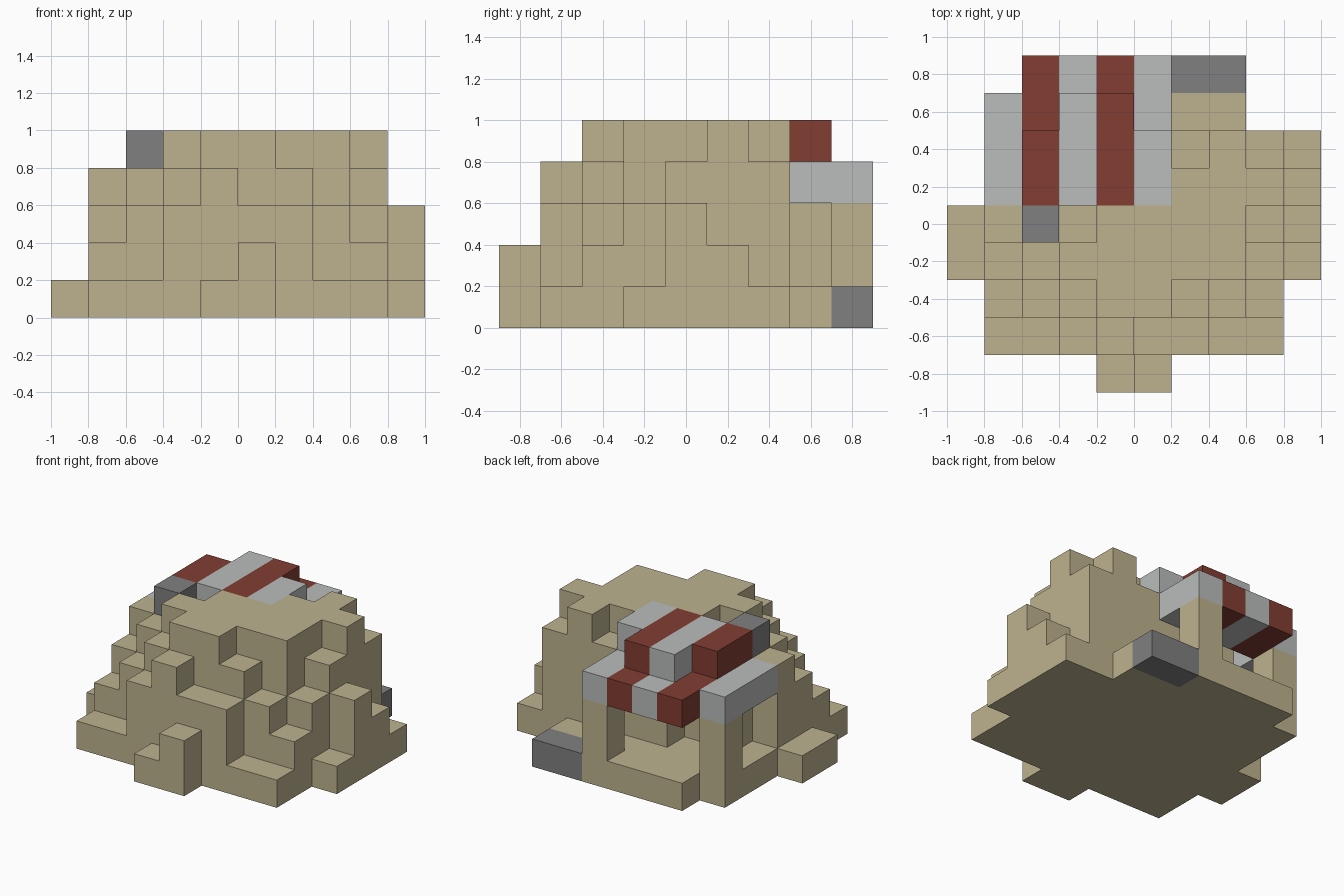
import bpy, bmesh
from mathutils import Vector

S = 0.2                                  # block size
ORIGIN = Vector((-1.0, -0.9, 0.0))       # low corner of the block grid

cube = bpy.data.objects.get("Cube")
if cube:
    bpy.data.objects.remove(cube, do_unlink=True)


def material(name, rgb):
    mat = bpy.data.materials.new(name)
    mat.use_nodes = True
    mat.diffuse_color = (*rgb, 1)
    mat.node_tree.nodes["Principled BSDF"].inputs["Base Color"].default_value = (*rgb, 1)
    return mat


sand = material("sand", (0.515, 0.45, 0.275))
red = material("brick_red", (0.223, 0.048, 0.032))
light = material("light_grey", (0.49, 0.51, 0.50))
dark = material("dark_grey", (0.22, 0.216, 0.22))


def block(xs, ys, zs):
    """All grid cells in a box given by three ranges."""
    return {(x, y, z) for x in xs for y in ys for z in zs}


# Mound: column heights, one row per step from front to back
ROWS = ["0000120000",
        "0113433110",
        "0234554320",
        "1345555531",
        "1444555543",
        "0144445552",
        "0111444541",
        "0311111100",
        "0011130000"]
mound = {(x, y, z) for y, row in enumerate(ROWS)
         for x, height in enumerate(row) for z in range(int(height))}

# Awning: raised roof, lower front strip and lower side strip
awning = (block(range(2, 6), range(5, 7), [4]) | block([3, 4], [7], [4])
          | block(range(2, 6), [7, 8], [3]) | block([1], range(5, 8), [3]))

# Single-colour details
chimney = block([2], [4], [4])
rear_step = block([6, 7], [8], [0])

solid = mound | awning | chimney | rear_step


def build(name, cells, mats, rule=lambda cell: 0):
    """Skin the cells with outer faces only, then merge flat areas."""
    bm = bmesh.new()
    for cell in sorted(cells):
        for axis in range(3):
            for side in (0, 1):
                near = list(cell)
                near[axis] += 2 * side - 1
                if tuple(near) in solid:
                    continue
                u, v = (axis + 1) % 3, (axis + 2) % 3
                corners = []
                for du, dv in ((0, 0), (1, 0), (1, 1), (0, 1)):
                    p = Vector(cell)
                    p[axis] += side
                    p[u] += du
                    p[v] += dv
                    corners.append(bm.verts.new(ORIGIN + p * S))
                face = bm.faces.new(corners if side else corners[::-1])
                face.material_index = rule(cell)
    bmesh.ops.remove_doubles(bm, verts=bm.verts, dist=0.001)
    bmesh.ops.dissolve_limit(bm, angle_limit=0.01, verts=bm.verts,
                             edges=bm.edges, delimit={'MATERIAL'})
    mesh = bpy.data.meshes.new(name)
    bm.to_mesh(mesh)
    bm.free()
    for mat in mats:
        mesh.materials.append(mat)
    obj = bpy.data.objects.new(name, mesh)
    bpy.context.collection.objects.link(obj)
    return obj


build("mound", mound, [sand])
build("striped_awning", awning, [red, light], lambda cell: cell[0] % 2)
build("chimney", chimney, [dark])
build("rear_step", rear_step, [dark])
